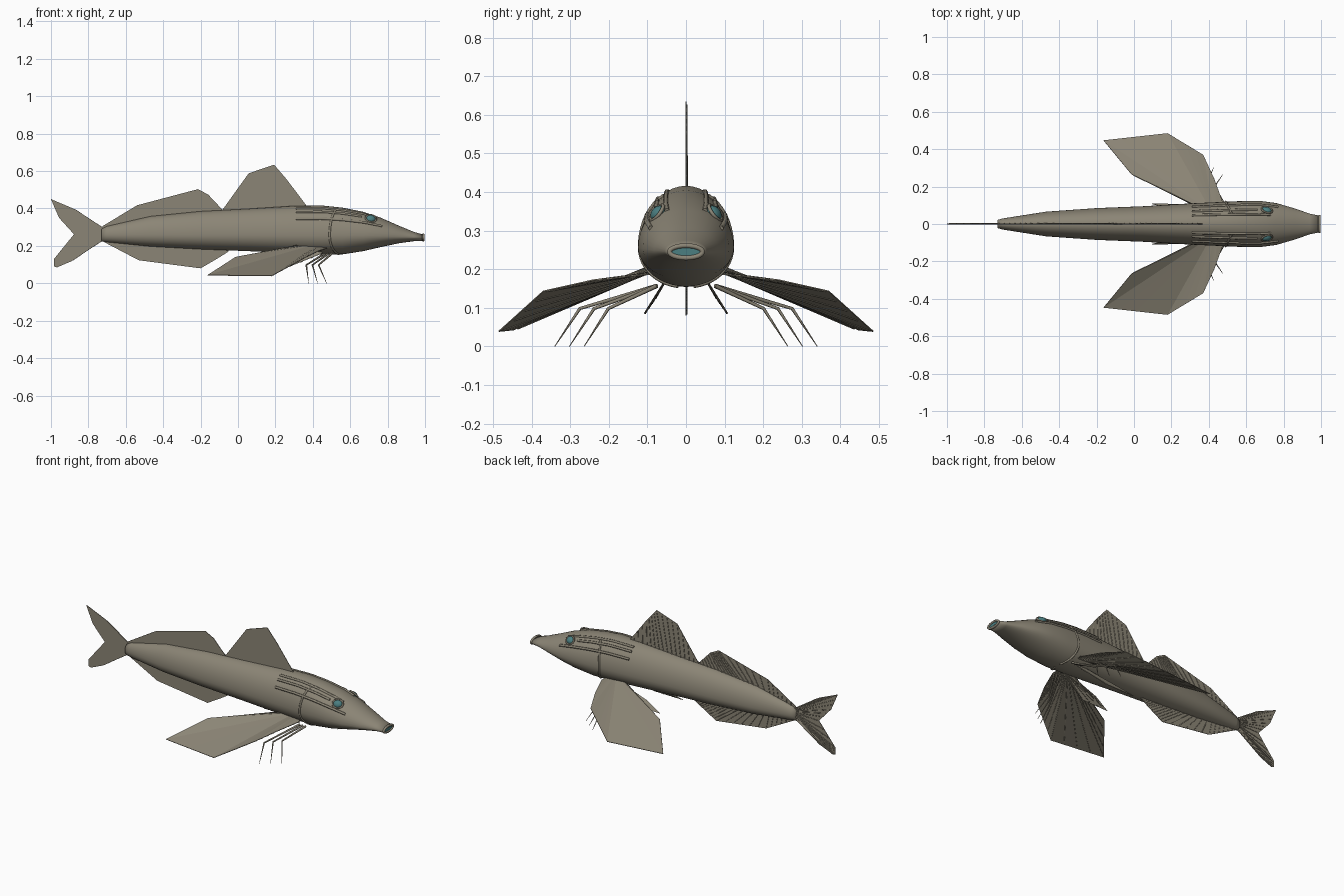
import bpy, bmesh, math
from mathutils import Vector

if "Cube" in bpy.data.objects:
    bpy.data.objects.remove(bpy.data.objects["Cube"])


def material(name, color):
    m = bpy.data.materials.new(name)
    m.use_nodes = True
    m.diffuse_color = color
    m.node_tree.nodes["Principled BSDF"].inputs["Base Color"].default_value = color
    return m


SKIN = material("olive grey skin", (0.26, 0.235, 0.18, 1))
TEAL = material("teal", (0.07, 0.21, 0.22, 1))

# Body stations: x, half width, top z, bottom z, height of widest point
STATIONS = [
    (-0.73, 0.022, 0.290, 0.225, 0.258), (-0.70, 0.030, 0.305, 0.220, 0.258),
    (-0.47, 0.066, 0.358, 0.197, 0.258), (-0.20, 0.085, 0.385, 0.182, 0.257),
    (0.05, 0.095, 0.398, 0.172, 0.257), (0.30, 0.110, 0.414, 0.161, 0.257),
    (0.45, 0.117, 0.416, 0.154, 0.257), (0.56, 0.122, 0.404, 0.155, 0.257),
    (0.67, 0.124, 0.382, 0.172, 0.256), (0.76, 0.112, 0.352, 0.193, 0.253),
    (0.86, 0.083, 0.308, 0.214, 0.249), (0.94, 0.055, 0.275, 0.225, 0.246),
    (0.985, 0.046, 0.262, 0.226, 0.244)]


def surface(x, angle):
    """Point on the egg-shaped body section at x; angle is measured from +y upward."""
    i = max(k for k in range(len(STATIONS) - 1) if STATIONS[k][0] <= x or k == 0)
    a, b = STATIONS[i], STATIONS[i + 1]
    t = (x - a[0]) / (b[0] - a[0])
    w, top, low, mid = [p + (q - p) * t for p, q in zip(a[1:], b[1:])]
    s = math.sin(angle)
    return Vector((x, w * math.cos(angle), mid + s * ((top - mid) if s > 0 else (mid - low))))


def add_object(name, data, mat, mirror=False):
    ob = bpy.data.objects.new(name, data)
    bpy.context.collection.objects.link(ob)
    data.materials.append(mat)
    if mirror:
        mod = ob.modifiers.new("Mirror", 'MIRROR')
        mod.use_axis = (False, True, False)
        mod.use_mirror_merge = False
    return ob


def mesh_object(name, bm, mat, mirror=False, smooth=False):
    bmesh.ops.recalc_face_normals(bm, faces=bm.faces)
    for f in bm.faces:
        f.smooth = smooth
    me = bpy.data.meshes.new(name)
    bm.to_mesh(me)
    bm.free()
    return add_object(name, me, mat, mirror)


def tubes(name, paths, radii, mirror=False, closed=False):
    """Thin round rods along each path; radii run from start to end."""
    cu = bpy.data.curves.new(name, 'CURVE')
    cu.dimensions = '3D'
    cu.bevel_depth = 1
    cu.bevel_resolution = 1
    cu.use_fill_caps = True
    for path in paths:
        sp = cu.splines.new('POLY')
        sp.points.add(len(path) - 1)
        sp.use_cyclic_u = closed
        for i, (pt, p) in enumerate(zip(sp.points, path)):
            pt.co = (*p, 1)
            pt.radius = radii[i * (len(radii) - 1) // max(1, len(path) - 1)]
    return add_object(name, cu, SKIN, mirror)


def fin(name, base, edge, offset, per_edge=4, mirror=False):
    """Thin web between a base line and an outer edge, with rays on one face."""
    b0, b1 = map(Vector, base)
    edge = [Vector(p) for p in edge]
    outer = [a.lerp(b, k / per_edge) for a, b in zip(edge, edge[1:]) for k in range(per_edge)]
    outer.append(edge[-1])
    inner = [b0.lerp(b1, i / (len(outer) - 1)) for i in range(len(outer))]
    bm = bmesh.new()
    rows = [(bm.verts.new(a), bm.verts.new(b)) for a, b in zip(inner, outer)]
    for r, s in zip(rows, rows[1:]):
        bm.faces.new((r[0], r[1], s[1], s[0]))
    ob = mesh_object(name, bm, SKIN, mirror)
    sol = ob.modifiers.new("Thickness", 'SOLIDIFY')
    sol.thickness = 0.003
    sol.offset = 0
    off = Vector(offset)
    rays = [(a + off, a.lerp(b, 0.97) + off) for a, b in zip(inner, outer)][1:-1]
    tubes(name + "_rays", rays, (0.0025, 0.0015), mirror)


def flat(points):
    return [(x, 0, z) for x, z in points]


# Body: lofted rings, closed at both ends
SIDES = 40
bm = bmesh.new()
rings = [[bm.verts.new(surface(s[0], math.tau * k / SIDES)) for k in range(SIDES)] for s in STATIONS]
for r, s in zip(rings, rings[1:]):
    for k in range(SIDES):
        n = (k + 1) % SIDES
        bm.faces.new((r[k], r[n], s[n], s[k]))
bm.faces.new(rings[0])
bm.faces.new(rings[-1])
mesh_object("body", bm, SKIN, smooth=True)

# Mouth: oval lip and teal opening
lip = [(0.991, 0.043 * math.cos(a), 0.245 + 0.016 * math.sin(a))
       for a in (math.tau * k / 32 for k in range(32))]
tubes("lip", [lip], (0.007,), closed=True)
bm = bmesh.new()
bm.faces.new([bm.verts.new((0.992, y, z)) for _, y, z in lip])
mesh_object("mouth_opening", bm, TEAL)

# Eyes: flattened balls in raised sockets
eye_pos = surface(0.71, math.radians(52))
turn = Vector((0.25, 0.8, 0.6)).to_track_quat('Z', 'Y').to_matrix()
bm = bmesh.new()
bmesh.ops.create_uvsphere(bm, u_segments=24, v_segments=12, radius=1)
for v in bm.verts:
    v.co = eye_pos + turn @ Vector((v.co.x * 0.026, v.co.y * 0.022, v.co.z * 0.016))
mesh_object("eyes", bm, TEAL, mirror=True, smooth=True)
socket = [eye_pos + turn @ Vector((0.029 * math.cos(a), 0.024 * math.sin(a), 0.003))
          for a in (math.tau * k / 24 for k in range(24))]
tubes("eye_sockets", [socket], (0.005,), mirror=True, closed=True)

# Head ridges following the skin
ridges = []
for angle, end in ((65, 0.73), (52, 0.66), (34, 0.77)):
    ridges.append([surface(0.31 + (end - 0.31) * k / 14, math.radians(angle)) for k in range(15)])
tubes("head_ridges", ridges, (0.007,), mirror=True)

# Gill edges, bowed backward at mid height
gill = []
for k in range(21):
    a = math.radians(62 - 142 * k / 20)
    gill.append(surface(0.55 - 0.06 * math.cos(a), a))
tubes("gill_edges", [gill], (0.006,), mirror=True)

# Centre-line fins
side = (0, 0.0025, 0)
fin("first_dorsal_fin", flat([(-0.08, 0.37), (0.367, 0.39)]),
    flat([(-0.085, 0.39), (0.057, 0.588), (0.193, 0.634), (0.26, 0.556), (0.37, 0.41)]), side)
fin("second_dorsal_fin", flat([(-0.72, 0.28), (-0.08, 0.37)]),
    flat([(-0.725, 0.305), (-0.54, 0.417), (-0.215, 0.503), (-0.16, 0.475), (-0.08, 0.39)]), side, 6)
fin("anal_fin", flat([(-0.72, 0.24), (-0.05, 0.19)]),
    flat([(-0.725, 0.225), (-0.53, 0.123), (-0.2, 0.08), (-0.107, 0.134), (-0.05, 0.17)]), side, 6)
fin("tail_fin", flat([(-0.71, 0.29), (-0.71, 0.235)]),
    flat([(-0.72, 0.295), (-0.87, 0.395), (-1, 0.45), (-0.957, 0.35), (-0.877, 0.262),
          (-0.984, 0.13), (-0.984, 0.09), (-0.968, 0.085), (-0.89, 0.118), (-0.72, 0.235)]), side, 3)

# Paired fins
under = (0, -0.001, -0.0025)
fin("pectoral_fins", [(0.47, 0.09, 0.19), (0.33, 0.09, 0.2)],
    [(0.475, 0.115, 0.187), (0.43, 0.24, 0.172), (0.37, 0.37, 0.143), (0.18, 0.485, 0.039),
     (-0.163, 0.447, 0.043), (-0.013, 0.265, 0.14), (0.32, 0.105, 0.205)], under, 4, True)
fin("pelvic_fins", [(0.45, 0.055, 0.17), (0.37, 0.055, 0.17)],
    [(0.45, 0.06, 0.16), (0.27, 0.106, 0.088), (0.095, 0.108, 0.085), (0.2, 0.08, 0.125),
     (0.37, 0.06, 0.162)], under, 3, True)

# Walking feelers: three jointed rods on each side
legs = [[(0.46 + 0.02 * i, 0.075, 0.157), (0.365 + 0.033 * i, 0.275 - 0.037 * i, 0.098),
         (0.378 + 0.048 * i, 0.34 - 0.038 * i, 0)] for i in range(3)]
tubes("walking_feelers", legs, (0.006, 0.0045, 0.001), mirror=True)
